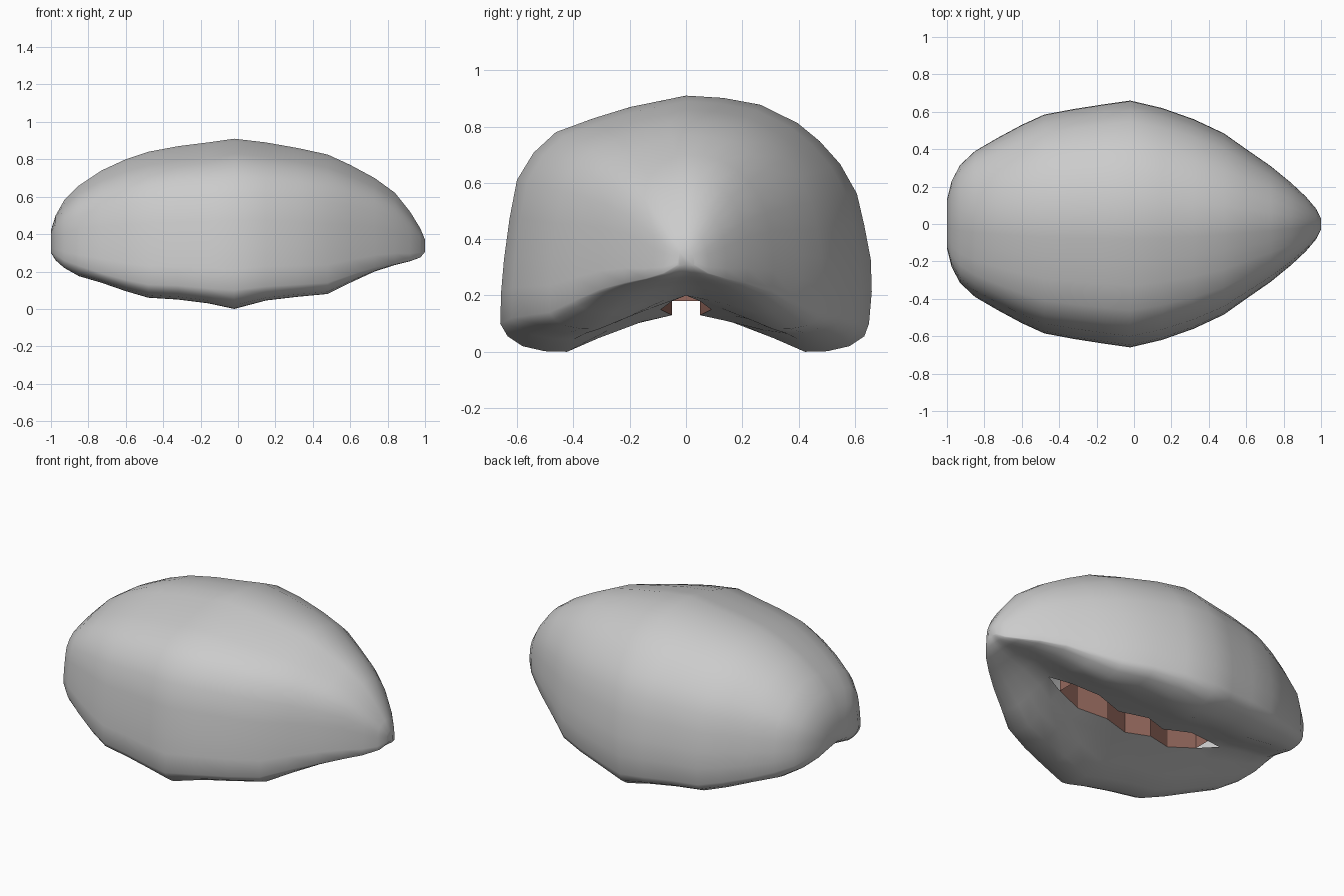
import bpy, bmesh, math

if "Cube" in bpy.data.objects:
    bpy.data.objects.remove(bpy.data.objects["Cube"])

# Cross-sections along x: x, half width, top z, rim z, lowest z, slot lip z
SECTIONS = [
    (-1.00, 0.13, 0.42, 0.31, 0.30, 0.31), (-0.975, 0.23, 0.50, 0.29, 0.26, 0.29),
    (-0.93, 0.315, 0.58, 0.26, 0.22, 0.265), (-0.85, 0.39, 0.66, 0.23, 0.175, 0.25),
    (-0.73, 0.46, 0.74, 0.19, 0.14, 0.235), (-0.60, 0.53, 0.80, 0.155, 0.095, 0.21),
    (-0.48, 0.585, 0.84, 0.13, 0.06, 0.18), (-0.32, 0.615, 0.87, 0.125, 0.05, 0.15),
    (-0.16, 0.64, 0.89, 0.11, 0.03, 0.135), (-0.02, 0.66, 0.91, 0.10, 0.0, 0.13),
    (0.15, 0.62, 0.89, 0.12, 0.045, 0.13), (0.32, 0.56, 0.86, 0.13, 0.065, 0.15),
    (0.48, 0.485, 0.825, 0.14, 0.08, 0.18), (0.60, 0.40, 0.77, 0.18, 0.14, 0.20),
    (0.73, 0.31, 0.70, 0.22, 0.20, 0.235), (0.84, 0.22, 0.62, 0.245, 0.235, 0.25),
    (0.92, 0.145, 0.52, 0.26, 0.255, 0.265), (0.975, 0.08, 0.43, 0.28, 0.275, 0.28),
    (1.00, 0.03, 0.37, 0.31, 0.305, 0.31),
]
# Jagged slot half widths by section index
SLOT = {6: 0.05, 7: 0.10, 8: 0.05, 9: 0.10, 10: 0.05, 11: 0.09, 12: 0.05}
# Dome half profiles: (fraction of width, fraction of height), rim to crown
BACK = [(0.985, 0), (1, 0.14), (0.995, 0.28), (0.96, 0.43), (0.92, 0.57),
        (0.83, 0.70), (0.72, 0.80), (0.60, 0.88), (0.40, 0.96), (0.20, 0.99)]
FRONT = [(1, 0), (0.995, 0.14), (0.98, 0.28), (0.95, 0.46), (0.91, 0.63),
         (0.82, 0.75), (0.70, 0.84), (0.50, 0.90), (0.30, 0.95), (0.12, 0.98)]
# Underside: (fraction of width, blend from rim to lowest point)
UNDER = [(0.96, 0.45), (0.88, 0.80), (0.76, 0.98), (0.64, 1.0)]


def section(i):
    """Closed ring from the back slot lip, over the dome, to the front lip."""
    x, w, top, rim, low, lip = SECTIONS[i]
    s = SLOT.get(i, 0.0)

    def under(side):
        pts = [(side * s, lip)]
        for k in (0.3, 0.65):                       # concave belly
            pts.append((side * (s + (0.64 * w - s) * k), lip + (low - lip) * k ** 1.1))
        pts += [(side * f * w, rim + (low - rim) * g) for f, g in reversed(UNDER)]
        return pts

    h = top - rim
    ring = under(1) + [(f * w, rim + h * g) for f, g in BACK] + [(0, top)]
    ring += [(-f * w, rim + h * g) for f, g in reversed(FRONT)] + under(-1)[::-1]
    return [(x, y, z) for y, z in ring]


def finish(bm, name, flip=False):
    bmesh.ops.remove_doubles(bm, verts=bm.verts, dist=0.0005)
    if flip:
        bmesh.ops.reverse_faces(bm, faces=bm.faces)
    mesh = bpy.data.meshes.new(name)
    bm.to_mesh(mesh)
    bm.free()
    ob = bpy.data.objects.new(name, mesh)
    bpy.context.collection.objects.link(ob)
    return ob


# Shell body, open along the slot underneath
bm = bmesh.new()
rings = [[bm.verts.new(p) for p in section(i)] for i in range(len(SECTIONS))]
for a, b in zip(rings, rings[1:]):
    for j in range(len(a) - 1):
        bm.faces.new((a[j], a[j + 1], b[j + 1], b[j]))
bm.faces.new(rings[0][::-1])
bm.faces.new(rings[-1])
body = finish(bm, "shell_body", flip=True)
bm = bmesh.new()
bm.from_mesh(body.data)
bmesh.ops.recalc_face_normals(bm, faces=bm.faces)
bm.to_mesh(body.data)
bm.free()
for p in body.data.polygons:
    p.use_smooth = True

# Jagged walls inside the slot
red = bpy.data.materials.new("slot_red")
red.diffuse_color = (0.30, 0.14, 0.11, 1)
red.use_nodes = True
red.node_tree.nodes["Principled BSDF"].inputs["Base Color"].default_value = red.diffuse_color
loop = [(SECTIONS[i][0], SLOT[i], SECTIONS[i][5]) for i in SLOT]
loop += [(x, -y, z) for x, y, z in reversed(loop)]
bm = bmesh.new()
low = [bm.verts.new(p) for p in loop]
high = [bm.verts.new((x, y, 0.34)) for x, y, z in loop]
for j in range(len(loop)):
    k = (j + 1) % len(loop)
    bm.faces.new((low[j], low[k], high[k], high[j]))
bm.faces.new(high)
walls = finish(bm, "slot_walls")
walls.data.materials.append(red)
